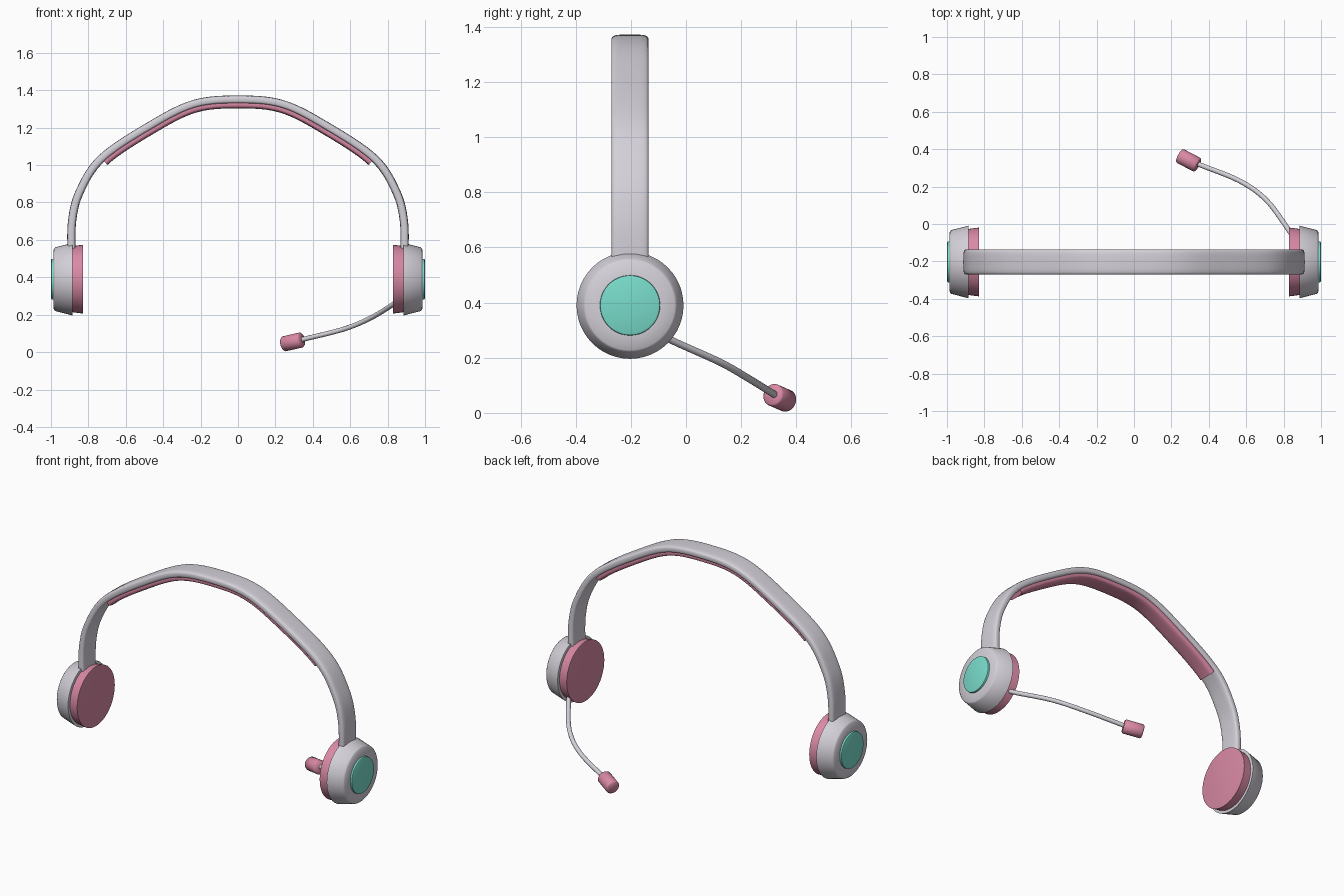
import bpy, bmesh, math
from mathutils import Vector

if "Cube" in bpy.data.objects:
    bpy.data.objects.remove(bpy.data.objects["Cube"])


def material(name, rgb):
    m = bpy.data.materials.new(name)
    m.use_nodes = True
    m.diffuse_color = (*rgb, 1)
    bsdf = next(n for n in m.node_tree.nodes if n.type == 'BSDF_PRINCIPLED')
    bsdf.inputs["Base Color"].default_value = (*rgb, 1)
    return m


GREY = material("light grey plastic", (0.66, 0.63, 0.69))
PINK = material("pink padding", (0.69, 0.25, 0.37))
TEAL = material("teal cap", (0.19, 0.72, 0.60))
CENTRE_Y, CUP_Z = -0.203, 0.39


def loft(name, rings, mat, angle):
    """Skin a list of vertex rings into a closed, capped object."""
    bm = bmesh.new()
    loops = [[bm.verts.new(p) for p in ring] for ring in rings]
    n = len(loops[0])
    for a, b in zip(loops, loops[1:]):
        for i in range(n):
            j = (i + 1) % n
            bm.faces.new((a[i], a[j], b[j], b[i]))
    bm.faces.new(loops[0])
    bm.faces.new(loops[-1])
    bmesh.ops.recalc_face_normals(bm, faces=bm.faces)
    mesh = bpy.data.meshes.new(name)
    bm.to_mesh(mesh)
    bm.free()
    mesh.materials.append(mat)
    ob = bpy.data.objects.new(name, mesh)
    bpy.context.collection.objects.link(ob)
    bpy.ops.object.select_all(action='DESELECT')
    ob.select_set(True)
    bpy.context.view_layer.objects.active = ob
    bpy.ops.object.shade_smooth_by_angle(angle=math.radians(angle))
    return ob


def spline(points, steps=8):
    """Smooth path through all the given points."""
    p = [Vector(q) for q in points]
    p = [2 * p[0] - p[1]] + p + [2 * p[-1] - p[-2]]
    path = []
    for a, b, c, d in zip(p, p[1:], p[2:], p[3:]):
        for k in range(steps):
            t = k / steps
            path.append(b + (c - a) * t / 2 + (2 * a - 5 * b + 4 * c - d) * t ** 2 / 2
                        + (3 * b - a - 3 * c + d) * t ** 3 / 2)
    return path + [p[-2]]


def frames(path, ref):
    """Point, side and normal direction at each step of a path."""
    out = []
    for i, p in enumerate(path):
        t = (path[min(i + 1, len(path) - 1)] - path[max(i - 1, 0)]).normalized()
        side = (ref - t * ref.dot(t)).normalized()
        out.append((p, side, side.cross(t)))
    return out


def sweep(name, path, ref, section, mat, angle=50):
    rings = [[p + s * u + n * v for u, v in section] for p, s, n in frames(path, ref)]
    return loft(name, rings, mat, angle)


def oval(a, b, n=32, power=1.0):
    """Oval section; a power below one squares it off."""
    def f(c):
        return math.copysign(abs(c) ** power, c)
    return [(a * f(math.cos(2 * math.pi * i / n)), b * f(math.sin(2 * math.pi * i / n)))
            for i in range(n)]


def turned(name, start, axis, profile, mat, angle=50, n=48):
    """Round part from (distance along axis, radius) pairs."""
    axis = Vector(axis).normalized()
    u = axis.orthogonal().normalized()
    v = axis.cross(u)
    rings = [[Vector(start) + axis * d + u * x + v * y for x, y in oval(r, r, n)]
             for d, r in profile]
    return loft(name, rings, mat, angle)


# Headband
half = [(0.24, 1.325), (0.48, 1.205), (0.73, 1.035), (0.845, 0.86), (0.887, 0.7), (0.89, 0.5)]
points = [(-x, CENTRE_Y, z) for x, z in reversed(half)]
points += [(0, CENTRE_Y, 1.35)] + [(x, CENTRE_Y, z) for x, z in half]
band_path = spline(points)
Y = Vector((0, 1, 0))
sweep("headband", band_path, Y, oval(0.067, 0.022, power=0.5), GREY, 60)

# Cushion under the headband
inward = Vector((0, CENTRE_Y, 0.5))
cushion = []
for p, s, n in frames(band_path, Y):
    if abs(p.x) < 0.735:
        down = n if n.dot(inward - p) > 0 else -n
        cushion.append(p + down * 0.026)
sweep("headband_cushion", cushion, Y, oval(0.055, 0.021, power=0.6), PINK, 60)

# Ear cups, one on each side
for side, sx in (("left", 1), ("right", -1)):
    def cup_part(name, profile, mat, angle):
        turned(f"{side}_{name}", (0, CENTRE_Y, CUP_Z), (sx, 0, 0), profile, mat, angle)
    cup_part("ear_cup", [(0.884, 0.19), (0.885, 0.194), (0.978, 0.17), (0.985, 0.162),
                         (0.987, 0.10)], GREY, 60)
    cup_part("ear_pad", [(0.828, 0.176), (0.83, 0.184), (0.888, 0.176)], PINK, 50)
    cup_part("ear_cup_cap", [(0.98, 0.11), (0.997, 0.108), (1.0, 0.10)], TEAL, 50)

# Microphone boom and tip
boom = spline([(0.87, -0.10, 0.29), (0.83, -0.037, 0.256), (0.71, 0.125, 0.183),
               (0.565, 0.23, 0.123), (0.33, 0.325, 0.064)])
sweep("microphone_boom", boom, Vector((0, 0, 1)), oval(0.013, 0.013, 16), GREY)
turned("microphone_tip", (0.342, 0.314, 0.066), (-0.105, 0.055, -0.024),
       [(0, 0.035), (0.007, 0.041), (0.108, 0.041), (0.115, 0.035)], PINK, 50, 32)
